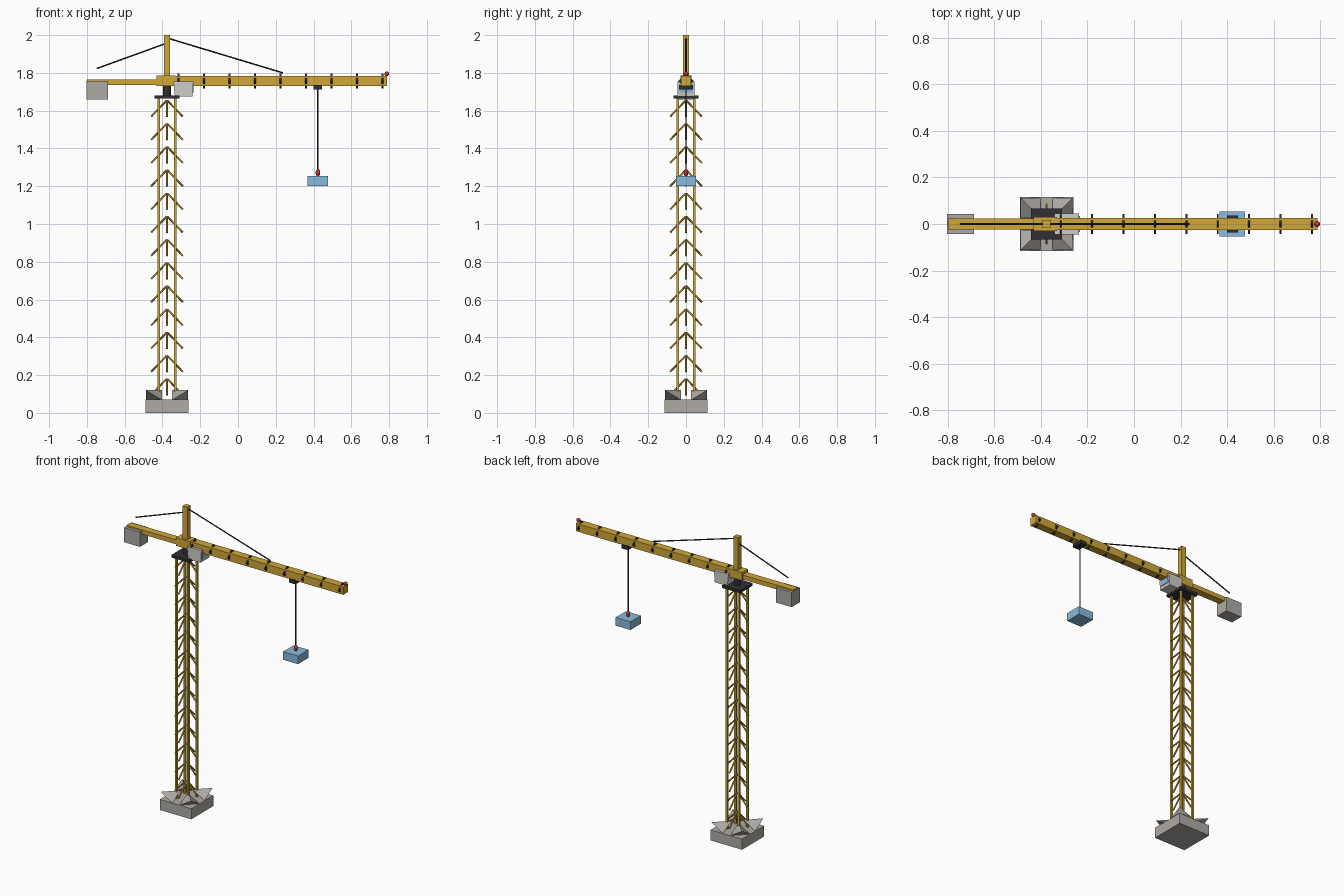
import bpy, bmesh, math
from mathutils import Vector

if "Cube" in bpy.data.objects:
    bpy.data.objects.remove(bpy.data.objects["Cube"])


def material(name, rgb):
    m = bpy.data.materials.new(name)
    m.diffuse_color = (*rgb, 1)
    m.use_nodes = True
    m.node_tree.nodes["Principled BSDF"].inputs["Base Color"].default_value = m.diffuse_color
    return m


YELLOW = material("crane yellow", (0.64, 0.39, 0.04))
DARK = material("dark steel", (0.03, 0.03, 0.035))
CONCRETE = material("concrete grey", (0.43, 0.41, 0.38))
CAB = material("cab off white", (0.62, 0.61, 0.58))
BLUE = material("light blue", (0.25, 0.5, 0.72))
RED = material("signal red", (0.6, 0.03, 0.03))
MX = -0.376  # mast axis


def finish(name, bm, mat):
    bmesh.ops.recalc_face_normals(bm, faces=bm.faces)
    me = bpy.data.meshes.new(name)
    bm.to_mesh(me)
    bm.free()
    me.materials.append(mat)
    ob = bpy.data.objects.new(name, me)
    bpy.context.collection.objects.link(ob)
    return ob


def add_box(bm, lo, hi):
    lo, hi = Vector(lo), Vector(hi)
    vs = bmesh.ops.create_cube(bm, size=1)["verts"]
    for v in vs:
        v.co = (lo + hi) / 2 + v.co * (hi - lo)
    return vs


def box(name, lo, hi, mat):
    bm = bmesh.new()
    add_box(bm, lo, hi)
    return finish(name, bm, mat)


def add_rod(bm, a, b, r, sides=6):
    a, b = Vector(a), Vector(b)
    d = b - a
    vs = bmesh.ops.create_cone(bm, cap_ends=True, segments=sides, radius1=r,
                               radius2=r, depth=d.length)["verts"]
    q = d.to_track_quat('Z', 'Y')
    for v in vs:
        v.co = q @ v.co + (a + b) / 2


def rod(name, a, b, r, mat, sides=8):
    bm = bmesh.new()
    add_rod(bm, a, b, r, sides)
    return finish(name, bm, mat)


def ball(name, c, r, mat, stretch=1):
    bm = bmesh.new()
    for v in bmesh.ops.create_uvsphere(bm, u_segments=16, v_segments=10, radius=r)["verts"]:
        v.co = Vector(c) + Vector((v.co.x, v.co.y, v.co.z * stretch))
    for f in bm.faces:
        f.smooth = True
    return finish(name, bm, mat)


# foundation slab and four wedge blocks, outer corners raised
box("foundation_slab", (MX - .115, -.115, 0), (MX + .115, .115, .07), CONCRETE)
bm = bmesh.new()
i, o = .026, .112
for sx in (-1, 1):
    for sy in (-1, 1):
        vs = [bm.verts.new((MX + sx * x, sy * y, z)) for x, y, z in
              ((o, o, .12), (i, i, .12), (o, i, .068), (i, o, .068))]
        for t in ((0, 1, 2), (0, 1, 3), (0, 2, 3), (1, 2, 3)):
            bm.faces.new([vs[k] for k in t])
finish("foundation_wedges", bm, CONCRETE)

# mast legs
bm = bmesh.new()
for sx in (-1, 1):
    for sy in (-1, 1):
        x, y, w = MX + sx * .044, sy * .044, .0065
        add_box(bm, (x - w, y - w, .065), (x + w, y + w, 1.67))
finish("mast_legs", bm, YELLOW)

# mast braces: four sloping bars per level
bm = bmesh.new()
for n in range(13):
    z = .18 + n * .1228
    for dx, dy in ((1, 0), (-1, 0), (0, 1), (0, -1)):
        add_rod(bm, (MX + dx * .002, dy * .002, z),
                (MX + dx * .084, dy * .084, z - .085), .005)
finish("mast_braces", bm, YELLOW)

# slewing platform
box("slewing_platform", (MX - .066, -.066, 1.664), (MX + .066, .066, 1.681), DARK)
rod("slewing_pivot", (MX, 0, 1.675), (MX, 0, 1.735), .02, DARK, 12)

# jib, root block, counter jib and tower head
box("jib", (-.34, -.026, 1.731), (.788, .026, 1.783), YELLOW)
box("jib_root", (-.432, -.03, 1.73), (-.33, .03, 1.785), YELLOW)
box("counter_jib", (-.80, -.024, 1.737), (-.42, .024, 1.766), YELLOW)
box("tower_head", (MX - .017, -.017, 1.78), (MX + .017, .017, 2.0), YELLOW)

# diamond-shaped frames along the jib
bm = bmesh.new()
for n in range(9):
    x = -.315 + n * .135
    ring = []
    for xx in (x - .004, x + .004):
        ring.append([bm.verts.new((xx, y, 1.757 + z)) for y, z in
                     ((.042, 0), (0, .04), (-.042, 0), (0, -.04))])
    a, b = ring
    bm.faces.new(a)
    bm.faces.new(b)
    for k in range(4):
        bm.faces.new((a[k], a[(k + 1) % 4], b[(k + 1) % 4], b[k]))
finish("jib_frames", bm, DARK)

# tie rods
rod("jib_tie", (MX, 0, 1.985), (.238, 0, 1.80), .004, DARK)
rod("counter_jib_tie", (MX, 0, 1.958), (-.748, 0, 1.823), .004, DARK)

# counterweight
box("counterweight", (-.803, -.043, 1.66), (-.687, .043, 1.757), CONCRETE)

# operator cab, slightly narrower at the bottom, with front window
bm = bmesh.new()
for v in add_box(bm, (-.342, -.045, 1.675), (-.236, .045, 1.755)):
    if v.co.z < 1.7:
        v.co.x += .008 if v.co.x < -.29 else -.006
finish("cab", bm, CAB)
bm = bmesh.new()
for v in add_box(bm, (-.24, -.034, 1.695), (-.233, .034, 1.745)):
    if v.co.z < 1.7:
        v.co.x -= .004
finish("cab_window", bm, BLUE)

# trolley, hoist cable, hook and load
box("trolley", (.40, -.036, 1.712), (.446, .036, 1.735), DARK)
rod("hoist_cable", (.423, 0, 1.28), (.423, 0, 1.72), .0035, DARK)
ball("hook", (.423, 0, 1.272), .012, RED, 1.7)
box("load", (.368, -.054, 1.20), (.477, .054, 1.254), BLUE)

# warning light at the jib tip
ball("tip_light", (.788, 0, 1.795), .0125, RED)
